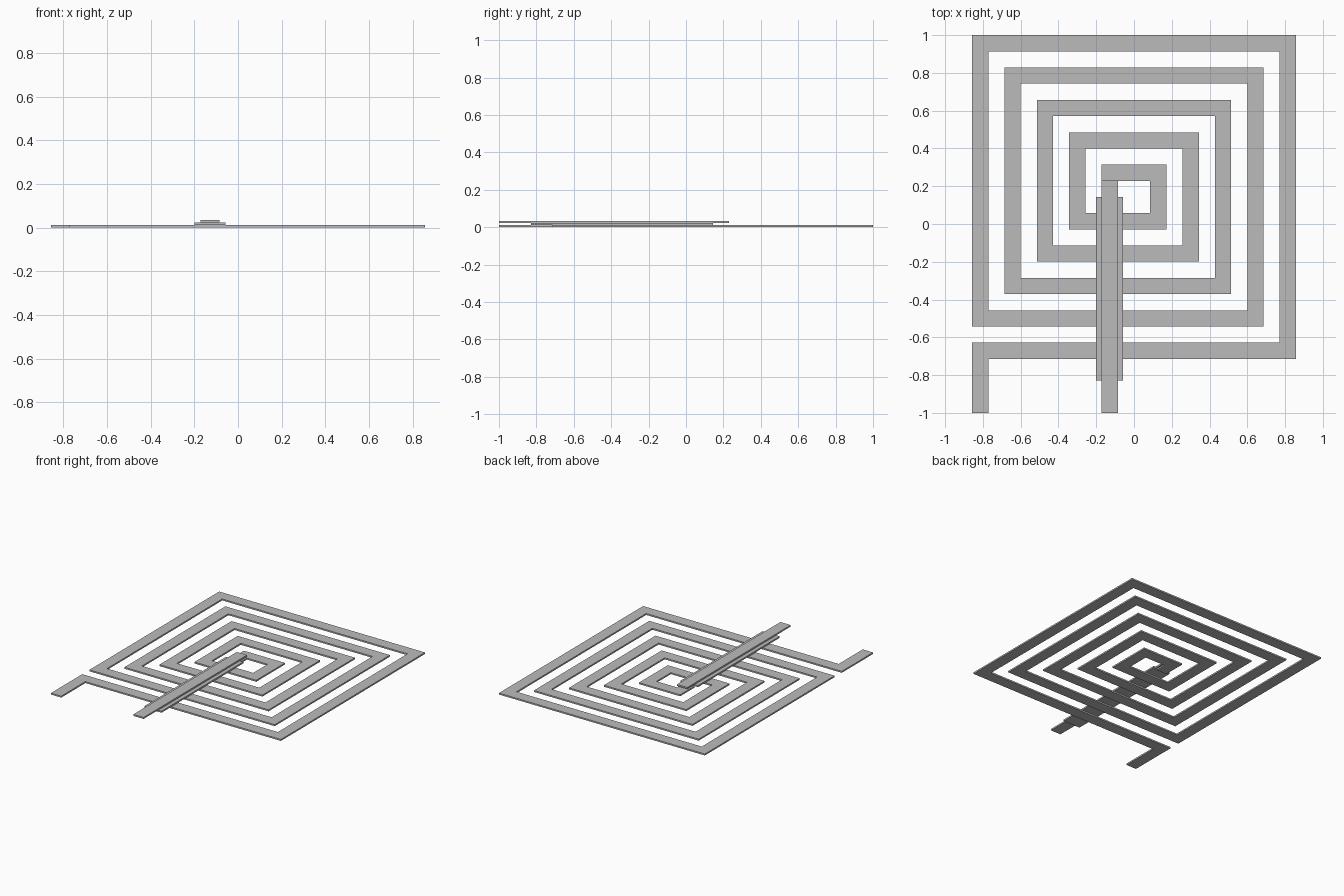
import bpy
import bmesh
from mathutils import Vector

cube = bpy.data.objects.get("Cube")
if cube:
    bpy.data.objects.remove(cube, do_unlink=True)

WIDTH = 0.0857      # trace width
PITCH = 2 * WIDTH   # distance between turns
LAYER = 0.0114      # thickness of each layer
TURNS = 5

grey = bpy.data.materials.new("plain grey")
grey.use_nodes = True
grey.diffuse_color = (0.5, 0.5, 0.5, 1)
grey.node_tree.nodes["Principled BSDF"].inputs["Base Color"].default_value = (0.5, 0.5, 0.5, 1)


def ribbon(name, path, width, level):
    """Flat strip with mitred corners along a path, one layer thick."""
    pts = [Vector(p) for p in path]
    normals = []
    for a, b in zip(pts, pts[1:]):
        d = (b - a).normalized()
        normals.append(Vector((-d.y, d.x)))
    bm = bmesh.new()
    rows = []
    for i, p in enumerate(pts):
        if i == 0:
            side = normals[0]
        elif i == len(pts) - 1:
            side = normals[-1]
        else:
            side = normals[i - 1] + normals[i]   # right-angle mitre
        side = side * width / 2
        rows.append([bm.verts.new((*(p + s * side), level * LAYER)) for s in (-1, 1)])
    faces = [bm.faces.new((a[0], b[0], b[1], a[1])) for a, b in zip(rows, rows[1:])]
    top = bmesh.ops.extrude_face_region(bm, geom=faces)["geom"]
    bmesh.ops.translate(bm, vec=(0, 0, LAYER),
                        verts=[v for v in top if isinstance(v, bmesh.types.BMVert)])
    bmesh.ops.recalc_face_normals(bm, faces=bm.faces)
    mesh = bpy.data.meshes.new(name)
    bm.to_mesh(mesh)
    bm.free()
    mesh.materials.append(grey)
    obj = bpy.data.objects.new(name, mesh)
    bpy.context.collection.objects.link(obj)
    return obj


# Square spiral, wound inwards from the front lead
outer = 0.857 - WIDTH / 2
path = [(-outer, -1)]
for k in range(TURNS):
    right = outer - k * PITCH
    bottom = -0.671 + k * PITCH
    top = 0.957 - k * PITCH
    path += [(path[-1][0], bottom), (right, bottom), (right, top), (-right, top)]
inner_x = path[-1][0]
inner_y = 0.144
path.append((inner_x, inner_y))
ribbon("spiral_trace", path, WIDTH, 0)

# Spacer and bridge that carry the inner end back out to the front
ribbon("spacer_strip", [(inner_x, -0.828), (inner_x, inner_y)], 0.143, 1)
ribbon("bridge_strip", [(inner_x, -1), (inner_x, inner_y + WIDTH)], WIDTH, 2)
